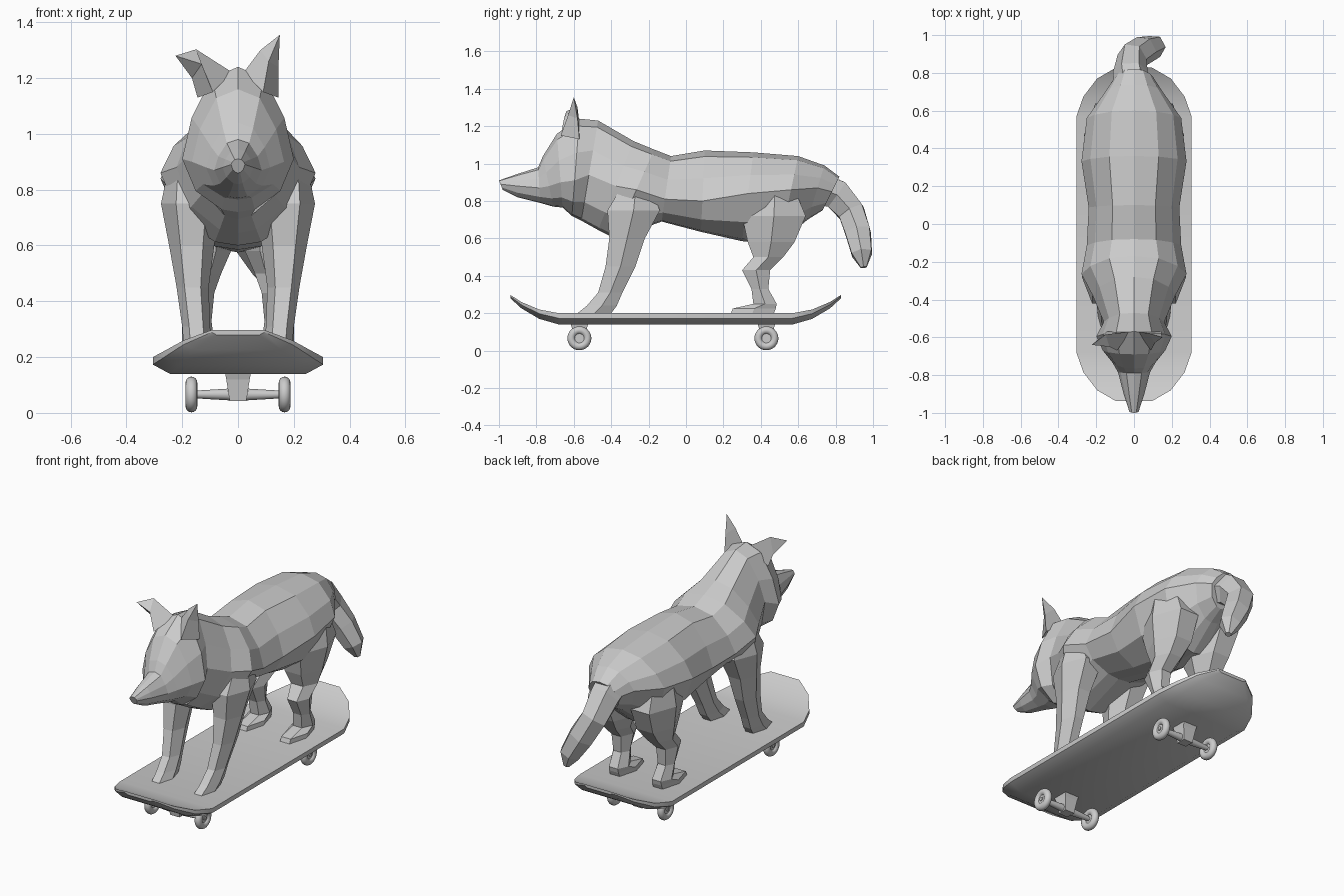
import bpy, bmesh
from math import cos, sin, pi
from mathutils import Vector

default_cube = bpy.data.objects.get("Cube")
if default_cube:
    bpy.data.objects.remove(default_cube, do_unlink=True)

grey = bpy.data.materials.new("light_grey")
grey.use_nodes = True
grey.diffuse_color = (0.6, 0.6, 0.6, 1)
grey.node_tree.nodes["Principled BSDF"].inputs["Base Color"].default_value = grey.diffuse_color


def loft(name, rings):
    """Skin a closed surface through rings of equal point count."""
    bm = bmesh.new()
    loops = [[bm.verts.new(p) for p in ring] for ring in rings]
    count = len(loops[0])
    for a, b in zip(loops, loops[1:]):
        for i in range(count):
            j = (i + 1) % count
            bm.faces.new((a[i], a[j], b[j], b[i]))
    bm.faces.new(loops[0])
    bm.faces.new(loops[-1])
    bmesh.ops.remove_doubles(bm, verts=bm.verts, dist=0.0005)
    bmesh.ops.recalc_face_normals(bm, faces=bm.faces)
    mesh = bpy.data.meshes.new(name)
    bm.to_mesh(mesh)
    bm.free()
    obj = bpy.data.objects.new(name, mesh)
    bpy.context.collection.objects.link(obj)
    mesh.materials.append(grey)
    return obj


def body_ring(y_top, y_bottom, top, width, mid, bottom):
    """Slanted, faceted cross-section with a spine ridge and a rounded belly."""
    up, down = top - mid, mid - bottom
    half = [(0, top), (0.47 * width, top - 0.12 * up), (0.83 * width, mid + 0.45 * up),
            (width, mid), (0.76 * width, mid - 0.6 * down),
            (0.3 * width, mid - 0.95 * down), (0, bottom)]
    outline = half + [(-x, z) for x, z in half[-2:0:-1]]
    slope = (y_top - y_bottom) / (top - bottom)
    return [Vector((x, y_bottom + (z - bottom) * slope, z)) for x, z in outline]


def leg_ring(z, front, back, inner, outer, side):
    """Six-sided horizontal cross-section of a leg."""
    inset = (outer - inner) * 0.25
    mid = (front + back) / 2
    points = [(inner + inset, front), (outer - inset, front), (outer, mid),
              (outer - inset, back), (inner + inset, back), (inner, mid)]
    return [Vector((side * x, y, z)) for x, y in points]


# Body from nose to rump: top y, bottom y, top z, half width, widest z, bottom z
body = [
    (-1.0, -0.98, 0.91, 0.025, 0.89, 0.86),
    (-0.9, -0.9, 0.945, 0.055, 0.88, 0.82),
    (-0.79, -0.78, 0.98, 0.085, 0.87, 0.79),
    (-0.765, -0.71, 1.04, 0.115, 0.88, 0.77),
    (-0.69, -0.66, 1.16, 0.165, 0.9, 0.765),
    (-0.57, -0.61, 1.24, 0.2, 0.91, 0.72),
    (-0.47, -0.56, 1.23, 0.16, 0.94, 0.695),
    (-0.28, -0.47, 1.12, 0.22, 0.88, 0.645),
    (-0.17, -0.38, 1.075, 0.278, 0.86, 0.6),
    (-0.08, -0.13, 1.04, 0.25, 0.81, 0.69),
    (0.1, 0.08, 1.07, 0.24, 0.8, 0.635),
    (0.36, 0.3, 1.06, 0.278, 0.84, 0.585),
    (0.6, 0.5, 1.04, 0.25, 0.86, 0.575),
    (0.74, 0.65, 0.99, 0.15, 0.87, 0.7),
    (0.82, 0.73, 0.93, 0.1, 0.85, 0.75),
]
loft("body", [body_ring(*r) for r in body])

# Ears: one upright, one folded outwards
left_base = [(0.02, -0.57, 1.22), (0.145, -0.57, 1.13), (0.09, -0.67, 1.15)]
left_mid = [(0.08, -0.58, 1.3), (0.145, -0.58, 1.24), (0.11, -0.63, 1.26)]
loft("left_ear", [left_base, left_mid, [(0.15, -0.6, 1.355)] * 3])
right_base = [(-x, y, z) for x, y, z in left_base]
right_mid = [(-0.15, -0.585, 1.303), (-0.165, -0.59, 1.2), (-0.13, -0.65, 1.25)]
loft("right_ear", [right_base, right_mid, [(-0.224, -0.64, 1.28)] * 3])

# Legs: z, front y, back y, inner x, outer x
front_leg = [
    (0.93, -0.33, -0.23, 0.1, 0.2),
    (0.85, -0.36, -0.18, 0.1, 0.255),
    (0.75, -0.42, -0.14, 0.06, 0.276),
    (0.6, -0.41, -0.22, 0.085, 0.247),
    (0.45, -0.43, -0.27, 0.105, 0.22),
    (0.31, -0.47, -0.34, 0.1, 0.2),
    (0.24, -0.53, -0.37, 0.095, 0.195),
    (0.2, -0.58, -0.4, 0.09, 0.19),
]
hind_leg = [
    (0.95, 0.4, 0.54, 0.02, 0.18),
    (0.84, 0.36, 0.59, 0.02, 0.25),
    (0.72, 0.3, 0.64, 0.02, 0.265),
    (0.58, 0.33, 0.58, 0.025, 0.24),
    (0.5, 0.36, 0.52, 0.06, 0.22),
    (0.43, 0.3, 0.45, 0.085, 0.21),
    (0.33, 0.35, 0.44, 0.095, 0.2),
    (0.25, 0.36, 0.485, 0.085, 0.2),
    (0.225, 0.25, 0.48, 0.08, 0.205),
    (0.2, 0.24, 0.47, 0.08, 0.205),
]
for side, label in ((1, "left"), (-1, "right")):
    loft(label + "_front_leg", [leg_ring(*r, side) for r in front_leg])
    loft(label + "_hind_leg", [leg_ring(*r, side) for r in hind_leg])

# Tail: centre points and radii, drooping towards the left
tail = [((0, 0.7, 0.87), 0.1), ((-0.02, 0.805, 0.835), 0.092), ((-0.01, 0.885, 0.74), 0.08),
        ((0.05, 0.92, 0.63), 0.077), ((0.11, 0.94, 0.52), 0.062), ((0.128, 0.95, 0.445), 0.018)]
centres = [Vector(c) for c, r in tail]
tail_rings = []
for i, (c, r) in enumerate(tail):
    along = centres[min(i + 1, len(tail) - 1)] - centres[max(i - 1, 0)]
    across = Vector((1, 0, 0)) - along * (along.x / along.length_squared)
    across.normalize()
    other = along.normalized().cross(across)
    tail_rings.append([centres[i] + r * (cos(k * pi / 3) * across + sin(k * pi / 3) * other)
                       for k in range(6)])
loft("tail", tail_rings)


def smooth(obj):
    bpy.ops.object.select_all(action="DESELECT")
    obj.select_set(True)
    bpy.context.view_layer.objects.active = obj
    bpy.ops.object.shade_smooth_by_angle()


# Deck: distance from the middle, half width, top z, thickness
deck_middle = -0.055
kick = [(0.625, 0.305, 0.2, 0.06), (0.73, 0.268, 0.22, 0.05),
        (0.825, 0.195, 0.26, 0.034), (0.883, 0.095, 0.297, 0.018)]
stations = [(-d, w, z, t) for d, w, z, t in reversed(kick)] + kick
deck_rings = []
for d, w, z, t in stations:
    half = [(w, z), (w, z - 0.45 * t), (0.8 * w, z - t)]
    outline = half + [(-x, h) for x, h in reversed(half)]
    deck_rings.append([(x, deck_middle + d, h) for x, h in outline])
smooth(loft("deck", deck_rings))


def finish(name):
    obj = bpy.context.object
    obj.name = name
    obj.data.materials.append(grey)
    smooth(obj)


# Trucks and wheels
AXLE_Z, WHEEL_X = 0.066, 0.167
for y, end in ((-0.57, "front"), (0.43, "rear")):
    block = [(0.048, 0.05, 0.15), (0.042, 0.04, 0.12), (0.03, 0.028, 0.042)]
    loft(end + "_truck", [[(sx * a, y + sy * b, z) for sx, sy in ((1, 1), (-1, 1), (-1, -1), (1, -1))]
                          for a, b, z in block])
    for side, label in ((1, "left"), (-1, "right")):
        turn = (0, side * pi / 2, 0)
        prefix = end + "_" + label
        bpy.ops.mesh.primitive_cone_add(vertices=16, radius1=0.023, radius2=0.014, depth=0.15,
                                        location=(side * 0.075, y, AXLE_Z), rotation=turn)
        finish(prefix + "_axle")
        bpy.ops.mesh.primitive_torus_add(major_radius=0.043, minor_radius=0.021,
                                         major_segments=32, minor_segments=16,
                                         location=(side * WHEEL_X, y, AXLE_Z), rotation=turn)
        finish(prefix + "_wheel")
        for part, radius, depth in (("hub", 0.028, 0.02), ("nut", 0.011, 0.03)):
            bpy.ops.mesh.primitive_cylinder_add(vertices=16, radius=radius, depth=depth,
                                                location=(side * WHEEL_X, y, AXLE_Z), rotation=turn)
            finish(prefix + "_" + part)
